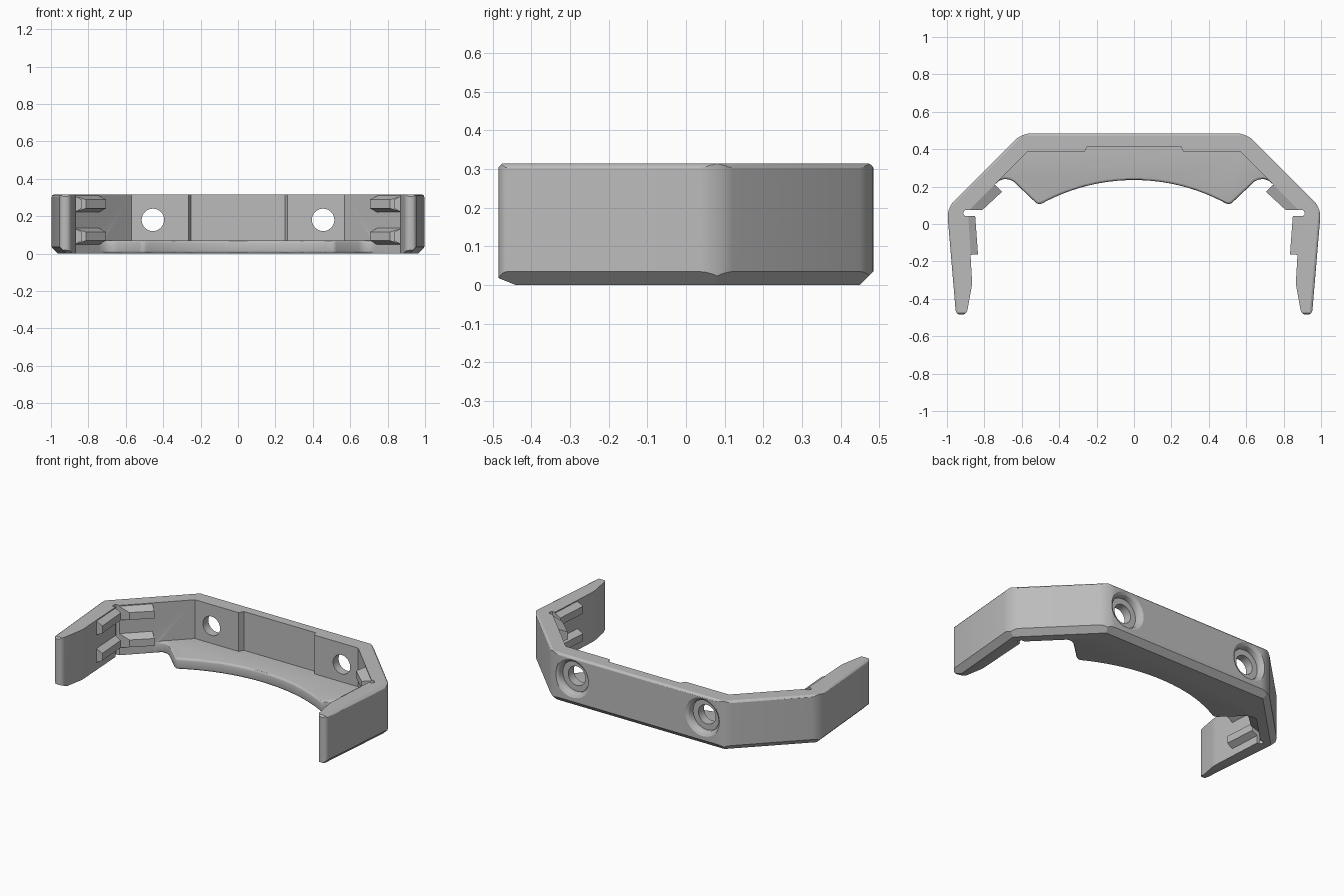
import bpy, bmesh, math
from mathutils import Vector, Matrix

if "Cube" in bpy.data.objects:
    bpy.data.objects.remove(bpy.data.objects["Cube"])

HEIGHT, FLOOR = 0.315, 0.07

grey = bpy.data.materials.new("plain grey")
grey.use_nodes = True
grey.diffuse_color = (0.5, 0.5, 0.5, 1)
grey.node_tree.nodes["Principled BSDF"].inputs["Base Color"].default_value = (0.5, 0.5, 0.5, 1)


def mirrored(half):
    """Close a right-hand outline by adding its mirror image."""
    return half + [(-x, y) for x, y in reversed(half) if abs(x) > 1e-5]


def prism(points, z0, z1):
    bm = bmesh.new()
    face = bm.faces.new([bm.verts.new((x, y, z0)) for x, y in points])
    top = bmesh.ops.extrude_face_region(bm, geom=[face])["geom"]
    bmesh.ops.translate(bm, vec=(0, 0, z1 - z0),
                        verts=[v for v in top if isinstance(v, bmesh.types.BMVert)])
    bmesh.ops.recalc_face_normals(bm, faces=bm.faces)
    return bm


def round_uprights(bm, corners, radius, segments=5):
    """Round the vertical edges standing at the given corners."""
    def hit(e):
        a, b = (v.co for v in e.verts)
        return (a.xy - b.xy).length < 1e-5 and any(
            (Vector((abs(a.x), a.y)) - Vector(c)).length < 1e-4 for c in corners)
    bmesh.ops.bevel(bm, geom=[e for e in bm.edges if hit(e)], offset=radius,
                    offset_type='OFFSET', segments=segments, profile=0.5, affect='EDGES')


def slice_off(bm, point, normal):
    """Trim everything beyond a plane and cap the cut."""
    bmesh.ops.bisect_plane(bm, geom=bm.verts[:] + bm.edges[:] + bm.faces[:], dist=1e-6,
                           plane_co=point, plane_no=normal, clear_outer=True)
    bmesh.ops.holes_fill(bm, edges=[e for e in bm.edges if e.is_boundary], sides=0)


def make(name, bm):
    bmesh.ops.recalc_face_normals(bm, faces=bm.faces)
    mesh = bpy.data.meshes.new(name)
    bm.to_mesh(mesh)
    bm.free()
    obj = bpy.data.objects.new(name, mesh)
    mesh.materials.append(grey)
    bpy.context.collection.objects.link(obj)
    return obj


def boolean(obj, other, operation):
    mod = obj.modifiers.new(operation.title(), 'BOOLEAN')
    mod.object, mod.operation, mod.solver = other, operation, 'EXACT'
    bpy.context.view_layer.objects.active = obj
    bpy.ops.object.modifier_apply(modifier=mod.name)
    bpy.data.objects.remove(other)


# Wall: bent strip with a shallow recess, relief notches and tapered arm tips
outer = [(0.60, 0.485), (1.0, 0.085), (0.952, -0.485)]
inner = [(0.895, -0.485), (0.865, -0.32), (0.886, 0.042), (0.904, 0.042), (0.914, 0.058),
         (0.904, 0.074), (0.881, 0.074), (0.57, 0.385), (0.265, 0.385), (0.25, 0.415)]
bm = prism(mirrored(outer + inner), 0, HEIGHT)
round_uprights(bm, outer[:2], 0.05)
round_uprights(bm, [outer[2], inner[0]], 0.024)
round_uprights(bm, [inner[1]], 0.02)

# Bottom chamfer and softened top rim along the outer sides
sides = [(Vector((0, 0.485, 0)), Vector((0, 1, 0)))]
for a, b in zip(outer, outer[1:]):
    d = Vector((b[0] - a[0], b[1] - a[1], 0)).normalized()
    for s in (1, -1):
        sides.append((Vector((s * a[0], a[1], 0)), Vector((-s * d.y, d.x, 0))))
up = Vector((0, 0, 1))
for point, normal in sides:
    slice_off(bm, point + up * 0.035, normal - up)
    slice_off(bm, point + up * (HEIGHT - 0.012), normal + up * 0.6)
    slice_off(bm, point + up * (HEIGHT - 0.008), normal + up * 1.6)
slice_off(bm, Vector((0, -0.485, 0.018)), Vector((0, -0.4, -1)))
slice_off(bm, Vector((0, -0.485, HEIGHT - 0.01)), Vector((0, -1, 1)))
body = make("bracket_body", bm)

# Floor plate with a curved front lip
radius, half_width = 1.03, 0.51
lip = []
for i in range(13):
    x = half_width * i / 12
    lip.append((x, 0.235 - radius + math.sqrt(radius ** 2 - x ** 2)))
ear = [(0.645, 0.228), (0.668, 0.238), (0.692, 0.241), (0.718, 0.233), (0.742, 0.213)]
bm = prism(mirrored(lip + ear + [(0.78, 0.225), (0.59, 0.415), (0.30, 0.43)]), 0, FLOOR)
round_uprights(bm, [lip[-1]], 0.022)
front = [e for e in bm.edges if abs(e.verts[0].co.z - e.verts[1].co.z) < 1e-5
         and all(v.co.y < 0.2415 and abs(v.co.x) < 0.745 for v in e.verts)]
bmesh.ops.bevel(bm, geom=front, offset=0.014, segments=3, profile=0.5, affect='EDGES')
boolean(body, make("floor_plate", bm), 'UNION')


# Screw holes, each with a flared counterbore at the back
def hole_cutter(x):
    profile = [(0.06, 0.30), (0.06, 0.44), (0.097, 0.44), (0.097, 0.462),
               (0.104, 0.475), (0.122, 0.486), (0.122, 0.52)]
    bm = bmesh.new()
    rings = []
    for r, y in profile:
        m = Matrix.Translation((x, y, 0.18)) @ Matrix.Rotation(math.pi / 2, 4, 'X')
        rings.append(bmesh.ops.create_circle(bm, segments=40, radius=r, matrix=m)["verts"])
    for a, b in zip(rings, rings[1:]):
        for i in range(40):
            j = (i + 1) % 40
            bm.faces.new((a[i], a[j], b[j], b[i]))
    bm.faces.new(rings[0])
    bm.faces.new(rings[-1])
    return make("hole_cutter", bm)


for x in (-0.455, 0.455):
    boolean(body, hole_cutter(x), 'DIFFERENCE')


# Tapered gripping teeth in pairs on the slanted walls and the arms
def tooth(name, base, tip, z, side):
    bm = bmesh.new()
    ends = []
    for (bx, by), (tx, ty) in zip(base, tip):
        ring = [(bx, by, z - 0.046), (tx, ty, z - 0.023), (tx, ty, z + 0.023), (bx, by, z + 0.046)]
        ends.append([bm.verts.new((side * p[0], p[1], p[2])) for p in ring])
    a, b = ends
    bm.faces.new(a)
    bm.faces.new(b)
    for i in range(4):
        j = (i + 1) % 4
        bm.faces.new((a[i], a[j], b[j], b[i]))
    make(name, bm)


for side, label in ((1, "left"), (-1, "right")):
    for z, level in ((0.265, "upper"), (0.092, "lower")):
        tooth(f"{label}_{level}_wall_tooth", [(0.748, 0.213), (0.887, 0.074)],
              [(0.705, 0.173), (0.812, 0.074)], z, side)
        tooth(f"{label}_{level}_arm_tooth", [(0.89, 0.042), (0.878, -0.165)],
              [(0.849, 0.042), (0.834, -0.163)], z, side)

# Smooth the rounded edges of the body, keep the creases sharp
bpy.ops.object.select_all(action='DESELECT')
body.select_set(True)
bpy.context.view_layer.objects.active = body
bpy.ops.object.shade_smooth_by_angle(angle=math.radians(30))
